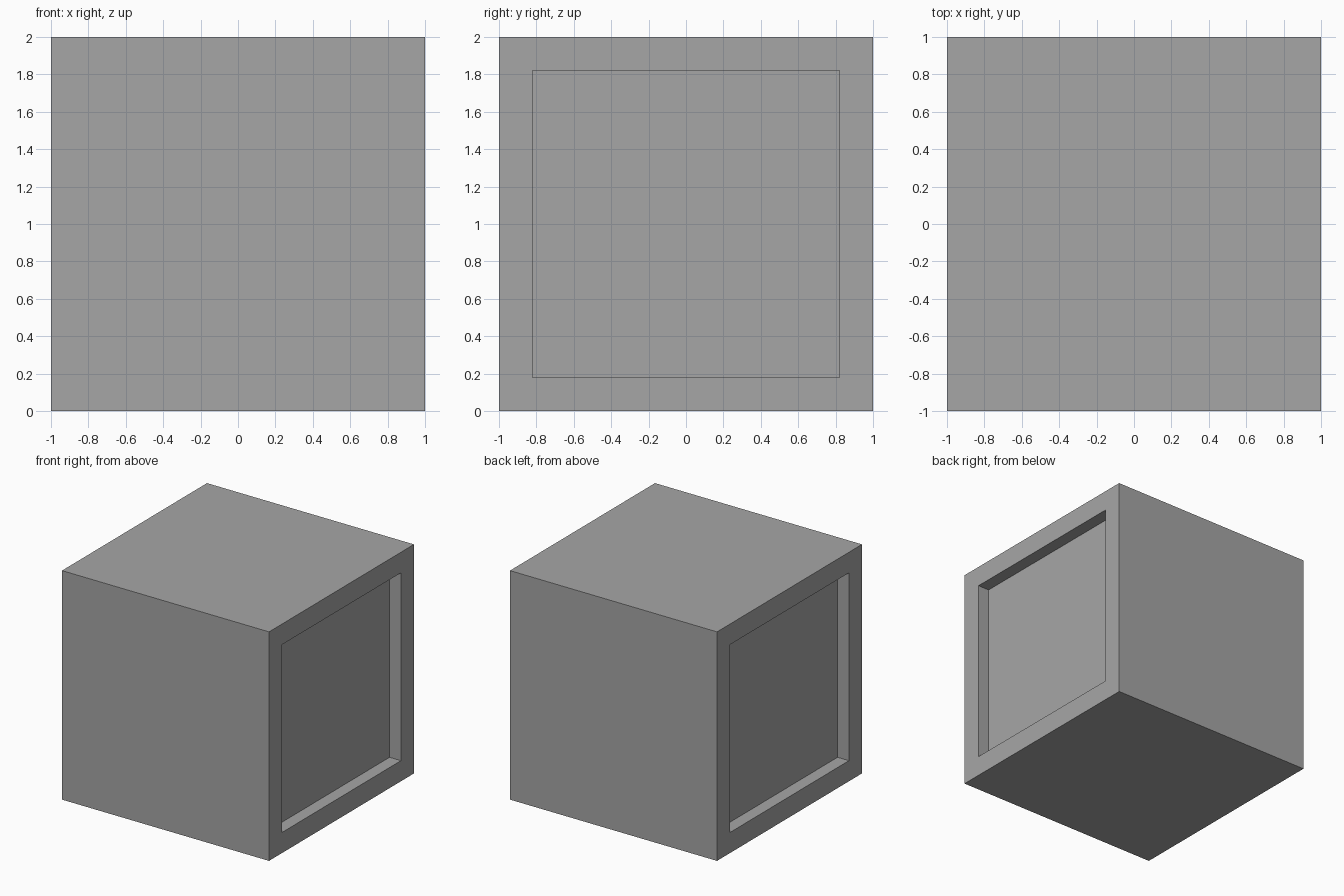
import bpy
import bmesh
from mathutils import Vector

SIZE = 2.0      # cube edge
RIM = 0.18      # frame width around each side panel
DEPTH = 0.11    # how far the panels are sunk

default = bpy.data.objects.get("Cube")
if default:
    bpy.data.objects.remove(default, do_unlink=True)

# Plain grey material
grey = bpy.data.materials.new("plain_grey")
grey.use_nodes = True
colour = (0.38, 0.38, 0.38, 1.0)
grey.diffuse_color = colour
grey.node_tree.nodes["Principled BSDF"].inputs["Base Color"].default_value = colour

# Block with a square recess sunk into each of its two x sides
bm = bmesh.new()
bmesh.ops.create_cube(bm, size=SIZE)
bmesh.ops.translate(bm, verts=bm.verts, vec=Vector((0, 0, SIZE / 2)))
bm.normal_update()
for panel in [f for f in bm.faces if abs(f.normal.x) > 0.9]:
    inward = -panel.normal.copy()
    # Flat rim first, then a straight-walled pocket
    bmesh.ops.inset_region(bm, faces=[panel], thickness=RIM, use_even_offset=True)
    pocket = bmesh.ops.extrude_discrete_faces(bm, faces=[panel])["faces"][0]
    bmesh.ops.translate(bm, verts=pocket.verts, vec=inward * DEPTH)
bmesh.ops.recalc_face_normals(bm, faces=bm.faces)

mesh = bpy.data.meshes.new("recessed_block")
bm.to_mesh(mesh)
bm.free()
mesh.materials.append(grey)
block = bpy.data.objects.new("recessed_block", mesh)
bpy.context.collection.objects.link(block)
